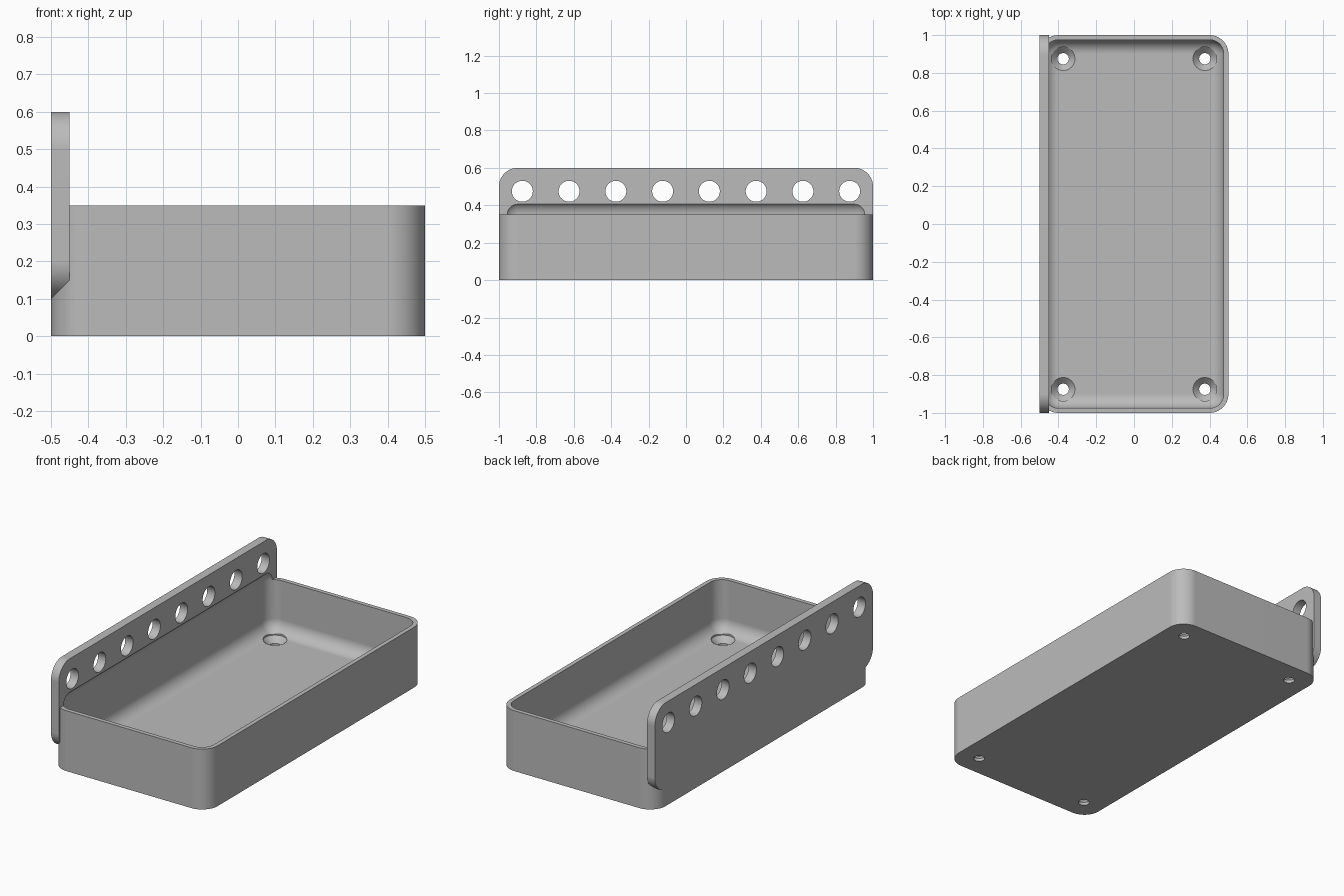
import bpy
import bmesh
import math
from mathutils import Matrix, Vector

if "Cube" in bpy.data.objects:
    bpy.data.objects.remove(bpy.data.objects["Cube"], do_unlink=True)

grey = bpy.data.materials.new("plain_grey")
grey.use_nodes = True
colour = (0.5, 0.5, 0.5, 1)
grey.diffuse_color = colour
grey.node_tree.nodes["Principled BSDF"].inputs["Base Color"].default_value = colour

SEGMENTS = 16
RADIUS = 0.1


def to_object(name, bm):
    bmesh.ops.recalc_face_normals(bm, faces=bm.faces)
    mesh = bpy.data.meshes.new(name)
    bm.to_mesh(mesh)
    bm.free()
    mesh.materials.append(grey)
    obj = bpy.data.objects.new(name, mesh)
    bpy.context.collection.objects.link(obj)
    return obj


def rounded_box(name, low, high, radius, axis=None):
    """Box with the edges along one axis rounded, or all edges if axis is None."""
    low, high = Vector(low), Vector(high)
    bm = bmesh.new()
    bmesh.ops.create_cube(bm, size=1)
    bmesh.ops.scale(bm, vec=high - low, verts=bm.verts)
    bmesh.ops.translate(bm, vec=(low + high) / 2, verts=bm.verts)
    edges = [e for e in bm.edges if axis is None
             or abs((e.verts[0].co - e.verts[1].co).normalized()[axis]) > 0.9]
    bmesh.ops.bevel(bm, geom=edges, offset=radius, segments=SEGMENTS,
                    profile=0.5, affect='EDGES')
    return to_object(name, bm)


def turned(bm, profile, place, sides=40):
    """Add a closed solid of (radius, height) rings about the local z axis."""
    rings = [[bm.verts.new(place @ Vector((r * math.cos(a), r * math.sin(a), h)))
              for a in (math.tau * i / sides for i in range(sides))]
             for r, h in profile]
    for lower, upper in zip(rings, rings[1:]):
        for i in range(sides):
            j = (i + 1) % sides
            bm.faces.new((lower[i], lower[j], upper[j], upper[i]))
    bm.faces.new(rings[0][::-1])
    bm.faces.new(rings[-1])


def combine(target, other, operation):
    """Apply a boolean and remove the helper object."""
    mod = target.modifiers.new("combine", 'BOOLEAN')
    mod.operation, mod.object, mod.solver = operation, other, 'EXACT'
    bpy.context.view_layer.update()
    graph = bpy.context.evaluated_depsgraph_get()
    mesh = bpy.data.meshes.new_from_object(target.evaluated_get(graph))
    target.modifiers.clear()
    target.data = mesh
    bpy.data.objects.remove(other, do_unlink=True)


# Tray block and the upright mounting plate along its right side
tray = rounded_box("tray_with_mounting_plate", (-0.5, -1, 0), (0.5, 1, 0.35), RADIUS, axis=2)
plate = rounded_box("mounting_plate", (-0.5, -1, 0.1), (-0.45, 1, 0.6), RADIUS, axis=0)
combine(tray, plate, 'UNION')

# Hollow with rounded floor edges, running a little way up into the plate
hollow = rounded_box("hollow_cutter", (-0.475, -0.975, 0.05), (0.475, 0.975, 0.425), 0.075)
combine(tray, hollow, 'DIFFERENCE')

# Row of round holes through the plate, and countersunk screw holes in the floor
bm = bmesh.new()
for i in range(8):
    place = Matrix.Translation((-0.475, -0.875 + 0.25 * i, 0.475)) @ Matrix.Rotation(math.pi / 2, 4, 'Y')
    turned(bm, [(0.056, -0.1), (0.056, 0.1)], place)
for x in (-0.375, 0.375):
    for y in (-0.875, 0.875):
        turned(bm, [(0.03, -0.05), (0.03, 0.0175), (0.0625, 0.05), (0.0625, 0.15)],
               Matrix.Translation((x, y, 0)))
combine(tray, to_object("hole_cutter", bm), 'DIFFERENCE')

# Smooth curves with crisp edges
bpy.ops.object.select_all(action='DESELECT')
tray.select_set(True)
bpy.context.view_layer.objects.active = tray
bpy.ops.object.shade_smooth_by_angle(angle=math.radians(25))
weighted = tray.modifiers.new("even_shading", 'WEIGHTED_NORMAL')
weighted.keep_sharp = True
